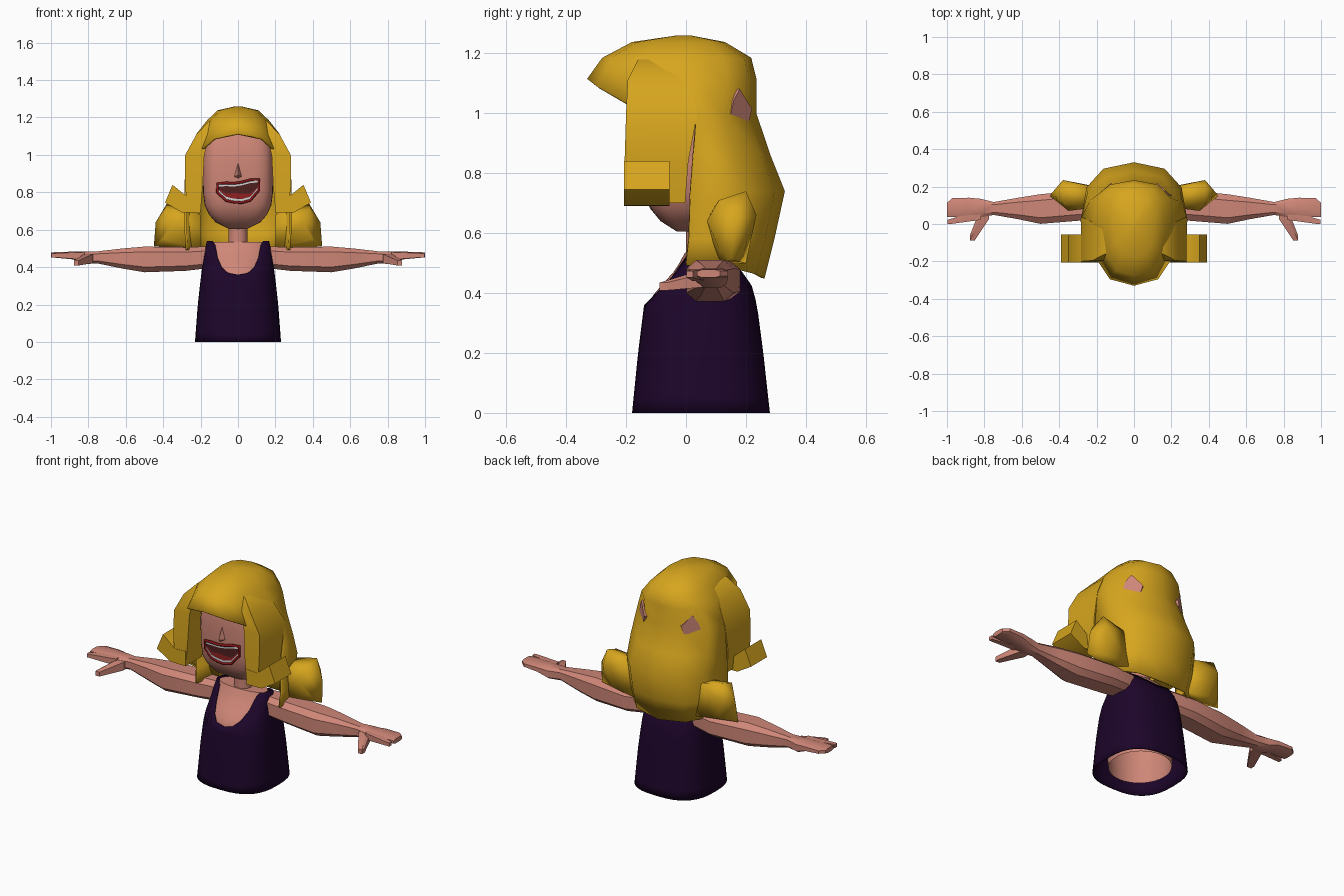
import bpy, bmesh, math
from mathutils import Vector

cube = bpy.data.objects.get("Cube")
if cube:
    bpy.data.objects.remove(cube, do_unlink=True)


def material(name, rgb):
    m = bpy.data.materials.new(name)
    m.use_nodes = True
    m.diffuse_color = (*rgb, 1)
    m.node_tree.nodes["Principled BSDF"].inputs["Base Color"].default_value = (*rgb, 1)
    return m


HAIR = material("golden_hair", (0.68, 0.38, 0.013))
SKIN = material("skin", (0.62, 0.24, 0.185))
DRESS = material("dark_purple", (0.012, 0.0015, 0.023))
LIPS = material("lip_red", (0.24, 0.008, 0.01))
TEETH = material("teeth_white", (0.65, 0.65, 0.65))
MOUTH = material("mouth_dark", (0.08, 0.014, 0.014))
TONGUE = material("tongue_red", (0.28, 0.015, 0.015))
parts = []


def finish(name, bm, mat, mirror=False, thick=0, angle=40):
    """Turn a bmesh into a shaded object, optionally mirrored or thickened."""
    me = bpy.data.meshes.new(name)
    bm.to_mesh(me)
    bm.free()
    me.materials.append(mat)
    ob = bpy.data.objects.new(name, me)
    bpy.context.collection.objects.link(ob)
    if thick:
        mod = ob.modifiers.new("thickness", 'SOLIDIFY')
        mod.thickness, mod.offset = thick, -1
    if mirror:
        mod = ob.modifiers.new("mirror", 'MIRROR')
        mod.use_mirror_merge = False
    parts.append((ob, angle))
    return ob


def loft(rings, caps=True):
    """Skin a list of closed rings, listed from the top down."""
    bm = bmesh.new()
    vs = [[bm.verts.new(p) for p in r] for r in rings]
    n = len(vs[0])
    for a, b in zip(vs, vs[1:]):
        for i in range(n):
            j = (i + 1) % n
            bm.faces.new((a[i], b[i], b[j], a[j]))
    if caps:
        bm.faces.new(vs[0])
        bm.faces.new(vs[-1][::-1])
        bmesh.ops.recalc_face_normals(bm, faces=bm.faces)
    return bm


def hull(points):
    bm = bmesh.new()
    for p in points:
        bm.verts.new(p)
    bmesh.ops.convex_hull(bm, input=bm.verts)
    bmesh.ops.recalc_face_normals(bm, faces=bm.faces)
    return bm


def signed_pow(v, p):
    return math.copysign(abs(v) ** p, v)


def oval(z, hx, front, back, cy=0.0, e=2.5, n=12):
    """Horizontal superellipse with separate front and back depths."""
    pts = []
    for i in range(n):
        a = 2 * math.pi * i / n
        c, s = signed_pow(math.cos(a), 2 / e), signed_pow(math.sin(a), 2 / e)
        pts.append((hx * c, cy + s * ((back - cy) if s > 0 else (cy - front)), z))
    return pts


def box_ring(z, x0, x1, y0, y1):
    return [(x0, y0, z), (x1, y0, z), (x1, y1, z), (x0, y1, z)]


# Dress and torso share one body profile: z, half width, front, back
BODY = [(0, .23, -.18, .28), (.2, .215, -.16, .258), (.36, .197, -.14, .237),
        (.43, .187, -.08, .218), (.48, .18, -.035, .18), (.545, .165, .0, .13)]


def body(z):
    for p, q in zip(BODY, BODY[1:]):
        if z <= q[0]:
            t = (z - p[0]) / (q[0] - p[0])
            return [u + (v - u) * t for u, v in zip(p, q)]
    return list(BODY[-1])


def dress_row(f, n=36):
    row = []
    for i in range(n):
        a = 2 * math.pi * i / n
        c, s = math.cos(a), math.sin(a)
        if s < 0:
            top = .36 + .18 * min(1, abs(c) / .68) ** 2.2
        else:
            top = .47 + .07 * abs(c)
        z, hx, yf, yb = body(top * (1 - f))
        row.append((hx * signed_pow(c, .74),
                    .05 + signed_pow(s, .74) * (yb - .05 if s > 0 else .05 - yf), z))
    return row


finish("dress", loft([dress_row(i / 10) for i in range(11)], False), DRESS, thick=.006)

# Torso is a tube left open at the bottom
rings = []
for z in (.535, .5, .47, .43, .395, .36, .28):
    _, hx, yf, yb = body(z)
    rings.append(oval(z, hx - .016, yf + (.002 if z > .37 else .012), yb - .016, .05, 2.15, 36))
rings.append(oval(.03, .165, -.12, .22, .05, 2, 36))
bm = loft(rings, False)
bm.verts.ensure_lookup_table()
bm.faces.new(bm.verts[:36])
finish("torso", bm, SKIN)
finish("neck", loft([oval(z, .052, 0, .105, .052, 2) for z in (.68, .5)]), SKIN)

# Head
HEAD = [(1.22, .05, -.04, .06), (1.18, .12, -.1, .13), (1.1, .178, -.14, .175),
        (.95, .189, -.15, .18), (.8, .187, -.15, .175), (.73, .178, -.143, .16),
        (.68, .155, -.118, .13), (.64, .12, -.085, .1), (.605, .05, -.03, .07)]
finish("head", loft([oval(*r, 0, 3.6, 32) for r in HEAD]), SKIN)
finish("nose", hull([(-.022, -.145, .885), (.022, -.145, .885), (0, -.185, .89),
                     (0, -.145, .965), (0, -.168, .875)]), SKIN)


# Open mouth laid over the curved face
def face_y(x):
    return -.15 * (1 - (abs(x) / .187) ** 3.6) ** (1 / 3.6)


XS = (-.11, -.065, -.02, .02, .065, .112)
UPPER = (.846, .85, .848, .854, .866, .87)
LOWER = (.8, .757, .747, .745, .757, .812)


def strip(name, lo, hi, lift, mat):
    bm = bmesh.new()
    cols = [[bm.verts.new((x, face_y(x) - lift, z)) for z in (b, t)]
            for x, b, t in zip(XS, lo, hi)]
    for (a, b), (c, d) in zip(cols, cols[1:]):
        bm.faces.new((a, c, d, b))
    finish(name, bm, mat)


def shift(zs, d):
    return [z + d for z in zs]


strip("mouth_inside", LOWER, UPPER, .004, MOUTH)
strip("tongue", shift(LOWER, .02), [z + .055 - abs(x) * .3 for x, z in zip(XS, LOWER)], .006, TONGUE)
strip("upper_teeth", shift(UPPER, -.017), UPPER, .008, TEETH)
strip("lower_teeth", LOWER, shift(LOWER, .019), .008, TEETH)

cu = bpy.data.curves.new("lips", 'CURVE')
cu.dimensions = '3D'
cu.bevel_depth = .008
cu.bevel_resolution = 1
outline = list(zip(XS, UPPER)) + list(zip(XS, LOWER))[::-1]
sp = cu.splines.new('POLY')
sp.points.add(len(outline) - 1)
for p, (x, z) in zip(sp.points, outline):
    p.co = (x, face_y(x) - .006, z, 1)
sp.use_cyclic_u = True
cu.materials.append(LIPS)
bpy.context.collection.objects.link(bpy.data.objects.new("lips", cu))

# Hair shell: crown, overhanging fringe and long back
bm = loft([oval(1.26, .015, -.03, .015), oval(1.238, .11, -.18, .13),
           oval(1.185, .165, -.28, .218), oval(1.115, .22, -.33, .235, 0, 2.6),
           oval(1.0, .28, -.2, .235, .035, 1.7), oval(.86, .285, -.2, .282, .025, 2.2),
           oval(.74, .285, -.2, .33, .015), oval(.58, .285, -.2, .295, .01),
           oval(.46, .28, -.2, .262)], False)
bm.faces.new([v for v in bm.verts if v.co.z > 1.25])
cut = []
for f in bm.faces:
    c = f.calc_center_median()
    if (c.z < 1.1 and c.y < -.02 and abs(c.x) < .21) or (c.z < .99 and c.y < .02):
        cut.append(f)
bmesh.ops.delete(bm, geom=cut, context='FACES')
for v in bm.verts:
    if abs(v.co.z - 1.115) < .01 and v.co.y < -.05:
        v.co.z -= .085 * min(1, abs(v.co.x) / .19) ** 3
    elif v.co.z < .5:
        v.co.z += .045 * (abs(v.co.x) / .28) ** 2 - .012
hair = finish("hair", bm, HAIR, thick=.012, angle=60)

# Side locks flowing out of the crown, with outward curls
finish("side_lock", loft([box_ring(1.18, .1, .155, -.16, .0), box_ring(1.11, .15, .222, -.195, .01),
                          box_ring(1.0, .18, .282, -.2, .038),
                          box_ring(.84, .188, .283, -.205, .008),
                          box_ring(.7, .2, .27, -.205, -.003)]), HAIR, mirror=True, angle=60)
curl = [(.2, .69), (.3, .692), (.39, .745), (.35, .84), (.27, .775), (.2, .78)]
finish("front_curl", loft([[(x, y, z) for x, z in curl] for y in (-.207, -.055)]), HAIR,
       mirror=True, angle=60)
finish("back_curl", hull([(.2, .11, .5), (.2, .2, .5), (.2, .09, .68), (.22, .2, .7),
                          (.35, .07, .64), (.38, .11, .71), (.38, .2, .74), (.38, .235, .66),
                          (.44, .165, .64), (.45, .15, .51), (.4, .11, .55), (.35, .19, .53)]),
       HAIR, mirror=True, angle=75)

# Bare diamond scalp patches at the back, laid on the hair surface
bpy.context.view_layer.update()
aim = Vector((.145, .165, 0))
hit, loc, normal, _ = hair.ray_cast(Vector((0, 0, 1.005)) + aim * 4, -aim)
if hit:
    w, h = .054, .076
    bm = hull([(x, y, z) for y in (-.02, .007)
               for x, z in ((w, -.01), (-w, .01), (.008, h), (-.008, -h),
                            (w * .7, h * .5), (-w * .7, -h * .5))])
    rot = aim.to_track_quat('Y', 'Z').to_matrix()
    bmesh.ops.rotate(bm, verts=bm.verts, cent=(0, 0, 0), matrix=rot)
    bmesh.ops.translate(bm, verts=bm.verts, vec=loc)
    finish("scalp_patch", bm, SKIN, mirror=True)

# Arms and hands: x, centre y, centre z, half depth, half height
ARM = [(.13, .09, .455, .07, .06), (.28, .1, .443, .085, .066), (.5, .08, .441, .083, .072),
       (.62, .083, .446, .06, .056), (.75, .083, .452, .036, .034), (.82, .085, .45, .052, .035),
       (.88, .088, .462, .055, .022), (.97, .088, .465, .054, .016), (1.0, .075, .465, .04, .014)]


def arm_ring(x, y, z, hy, hz):
    return [(x, y + hy * signed_pow(math.cos(a), .6), z + hz * signed_pow(math.sin(a), .6))
            for a in (math.pi * (i + .5) / 4 for i in range(8))]


finish("arm", loft([arm_ring(*r) for r in ARM]), SKIN, mirror=True, angle=35)


def finger(name, a, b, r0, r1):
    pts = []
    for p, r in ((a, r0), (b, r1)):
        for dx, dy, dz in ((r, r, r), (r, -r, r), (-r, r, r), (-r, -r, r)):
            pts += [(p[0] + dx, p[1] + dy, p[2] + dz), (p[0] + dx, p[1] + dy, p[2] - dz)]
    finish(name, hull(pts), SKIN, mirror=True, angle=25)


finger("index_finger", (.84, .042, .46), (.985, .012, .463), .02, .011)
finger("thumb", (.8, .05, .445), (.865, -.075, .422), .024, .013)

# Smooth shading with sharp edges kept
for ob, angle in parts:
    bpy.ops.object.select_all(action='DESELECT')
    ob.select_set(True)
    bpy.context.view_layer.objects.active = ob
    bpy.ops.object.shade_smooth_by_angle(angle=math.radians(angle))
